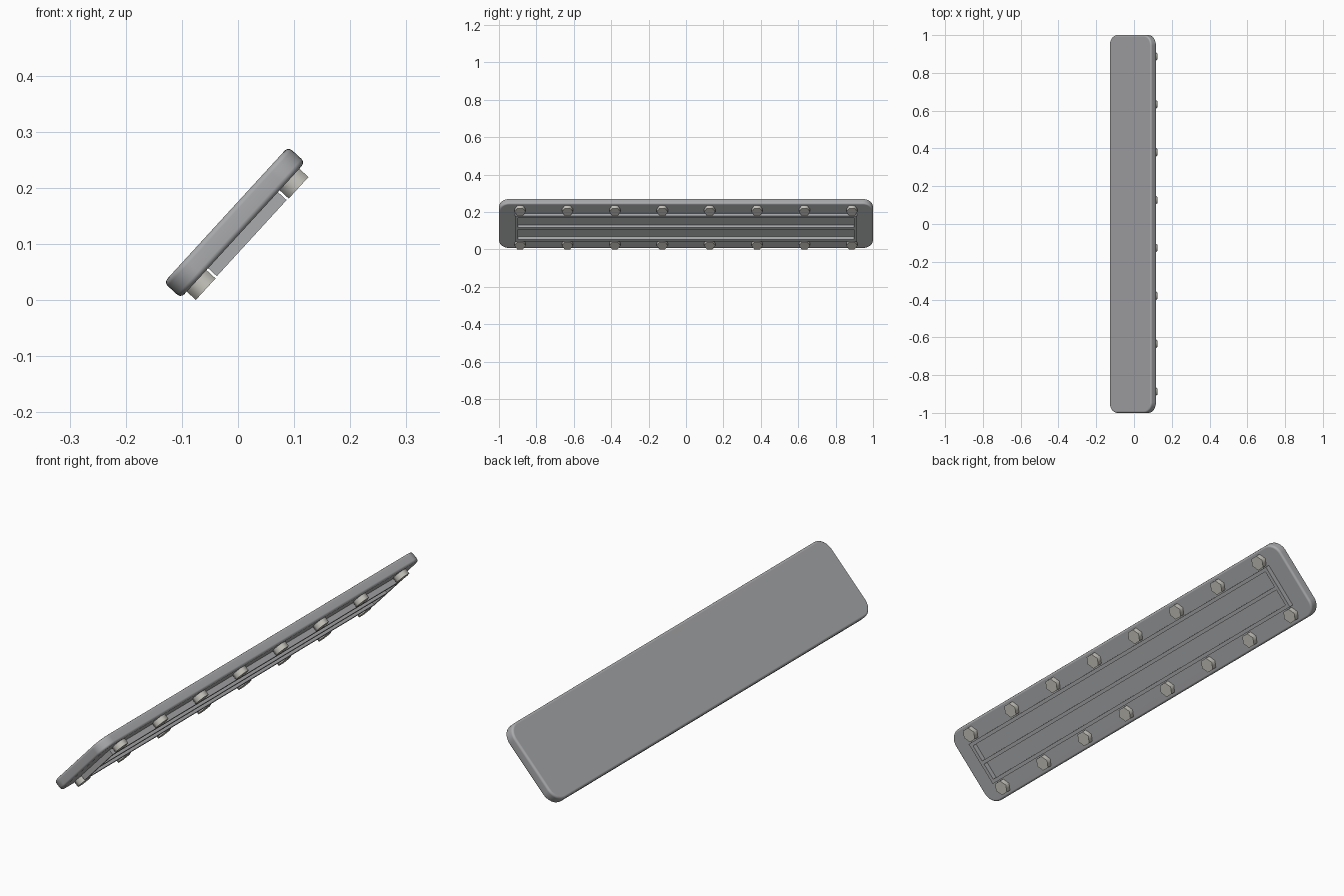
import bpy, bmesh, math
from mathutils import Matrix

if "Cube" in bpy.data.objects:
    bpy.data.objects.remove(bpy.data.objects["Cube"])

# Local frame: X across the panel, Y along it, Z out of the smooth face; Z=0 is the underside
TILT = Matrix.Translation((0.009, 0, 0.1245)) @ Matrix.Rotation(math.radians(-47.5), 4, 'Y')


def material(name, rgb):
    mat = bpy.data.materials.new(name)
    mat.diffuse_color = (*rgb, 1)
    mat.use_nodes = True
    mat.node_tree.nodes["Principled BSDF"].inputs["Base Color"].default_value = mat.diffuse_color
    return mat


DARK = material("dark_metal", (0.40, 0.405, 0.415))
BOLT = material("bolt_metal", (0.56, 0.55, 0.50))


def finish(name, bm, mat, smooth=None):
    bmesh.ops.recalc_face_normals(bm, faces=bm.faces)
    mesh = bpy.data.meshes.new(name)
    bm.to_mesh(mesh)
    bm.free()
    mesh.materials.append(mat)
    ob = bpy.data.objects.new(name, mesh)
    bpy.context.collection.objects.link(ob)
    ob.matrix_world = TILT
    if smooth:
        bpy.ops.object.select_all(action='DESELECT')
        ob.select_set(True)
        bpy.context.view_layer.objects.active = ob
        bpy.ops.object.shade_smooth_by_angle(angle=math.radians(smooth))
    return ob


def add_box(bm, x0, x1, y0, y1, z0, z1):
    m = Matrix.Translation(((x0 + x1) / 2, (y0 + y1) / 2, (z0 + z1) / 2))
    m = m @ Matrix.Diagonal((x1 - x0, y1 - y0, z1 - z0, 1))
    bmesh.ops.create_cube(bm, size=1, matrix=m)


# Main panel: rounded corners in plan, then softened rims
bm = bmesh.new()
add_box(bm, -0.164, 0.164, -1, 1, 0, 0.041)
corners = [e for e in bm.edges if abs(e.verts[0].co.z - e.verts[1].co.z) > 0.01]
bmesh.ops.bevel(bm, geom=corners, offset=0.055, segments=8, profile=0.5, affect='EDGES')
rims = [e for e in bm.edges if abs(e.verts[0].co.z - e.verts[1].co.z) < 0.001]
bmesh.ops.bevel(bm, geom=rims, offset=0.009, segments=3, profile=0.5, affect='EDGES')
panel = finish("panel", bm, DARK, 35)
# keep the broad faces flat-shaded next to the rounded rim
flat = panel.modifiers.new("flat_faces", 'WEIGHTED_NORMAL')
flat.keep_sharp = True

# Stiffening frame on the underside: three long ribs closed by end ribs
bm = bmesh.new()
W, L, T, D = 0.092, 0.914, 0.015, 0.021
for x in (-W + T / 2, 0, W - T / 2):
    add_box(bm, x - T / 2, x + T / 2, -L, L, -D, 0.001)
for s in (-1, 1):
    y0, y1 = sorted((s * L, s * (L - T)))
    add_box(bm, -W + T, -T / 2, y0, y1, -D, 0.001)
    add_box(bm, T / 2, W - T, y0, y1, -D, 0.001)
finish("underside_frame", bm, DARK)

# Hexagonal bolt heads in two rows of eight, points along the panel
bm = bmesh.new()
for x in (-0.1225, 0.1225):
    for i in range(8):
        bmesh.ops.create_cone(bm, cap_ends=True, segments=6, radius1=0.03, radius2=0.03,
                              depth=0.023,
                              matrix=Matrix.Translation((x, -0.887 + i * 0.2534, -0.0105)))
finish("bolts", bm, BOLT, 65)
